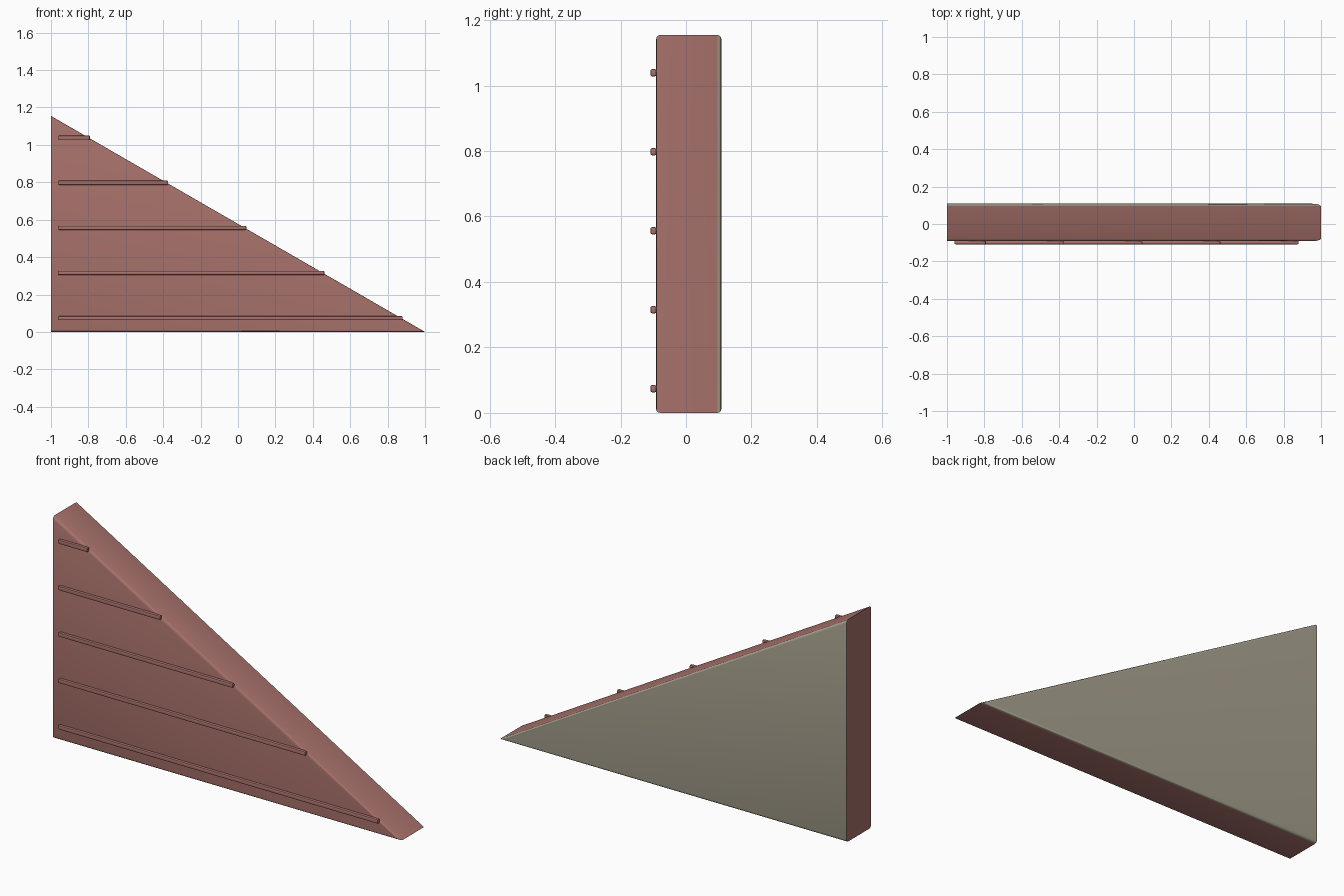
import bpy, bmesh, math

if "Cube" in bpy.data.objects:
    bpy.data.objects.remove(bpy.data.objects["Cube"])

SLOPE = math.radians(30)
HEIGHT = 2 * math.tan(SLOPE)
FRONT, BACK, RADIUS = -0.0915, 0.1085, 0.013


def material(name, color):
    m = bpy.data.materials.new(name)
    m.diffuse_color = (*color, 1)
    m.use_nodes = True
    m.node_tree.nodes["Principled BSDF"].inputs["Base Color"].default_value = m.diffuse_color
    return m


red = material("brick_red", (0.40, 0.17, 0.15))
beige = material("beige", (0.37, 0.34, 0.26))


def finish(bm, name, mats):
    bmesh.ops.recalc_face_normals(bm, faces=bm.faces)
    mesh = bpy.data.meshes.new(name)
    bm.to_mesh(mesh)
    bm.free()
    for m in mats:
        mesh.materials.append(m)
    ob = bpy.data.objects.new(name, mesh)
    bpy.context.collection.objects.link(ob)
    bpy.ops.object.select_all(action='DESELECT')
    bpy.context.view_layer.objects.active = ob
    ob.select_set(True)
    bpy.ops.object.shade_smooth_by_angle(angle=math.radians(35))
    return ob


def section(bm, y, d):
    """Right triangle at depth y, inset by d along the base and the slope only."""
    pts = [(-1, d), (1 - d / math.tan(SLOPE / 2), d),
           (-1, HEIGHT - d / math.cos(SLOPE))]
    return [bm.verts.new((x, y, z)) for x, z in pts]


# Wedge panel: triangle sections lofted with rounded front and back rims
bm = bmesh.new()
arc = [(RADIUS * (1 - math.sin(a)), RADIUS * (1 - math.cos(a)))
       for a in (math.radians(t) for t in (0, 30, 60, 90))]
levels = [(FRONT + depth, inset) for inset, depth in arc]
levels += [(BACK - depth, inset) for inset, depth in reversed(arc)]
rings = [section(bm, y, d) for y, d in levels]
for a, b in zip(rings, rings[1:]):
    for i in range(3):
        j = (i + 1) % 3
        bm.faces.new((a[i], a[j], b[j], b[i]))
bm.faces.new(rings[0])
bm.faces.new(rings[-1])
# Back face and its rim are beige, the flat left side stays red
for f in bm.faces:
    f.normal_update()
    if f.calc_center_median().y > BACK - RADIUS and abs(f.normal.x) < 0.99:
        f.material_index = 1
finish(bm, "wedge_panel", [red, beige])

# Horizontal ribs on the front, each ending at the slope
for i in range(5):
    z = 0.074 + 0.2412 * i
    x0, x1 = -0.96, 1.008 - z / math.tan(SLOPE)
    y0, y1 = -0.1085, -0.0905
    bm = bmesh.new()
    bmesh.ops.create_cube(bm, size=1)
    for v in bm.verts:
        v.co = ((x0 + x1) / 2 + v.co.x * (x1 - x0),
                (y0 + y1) / 2 + v.co.y * (y1 - y0), z + v.co.z * 0.022)
    bmesh.ops.bevel(bm, geom=bm.edges[:], offset=0.005, segments=2,
                    profile=0.5, affect='EDGES')
    finish(bm, f"front_rib_{i + 1}", [red])
